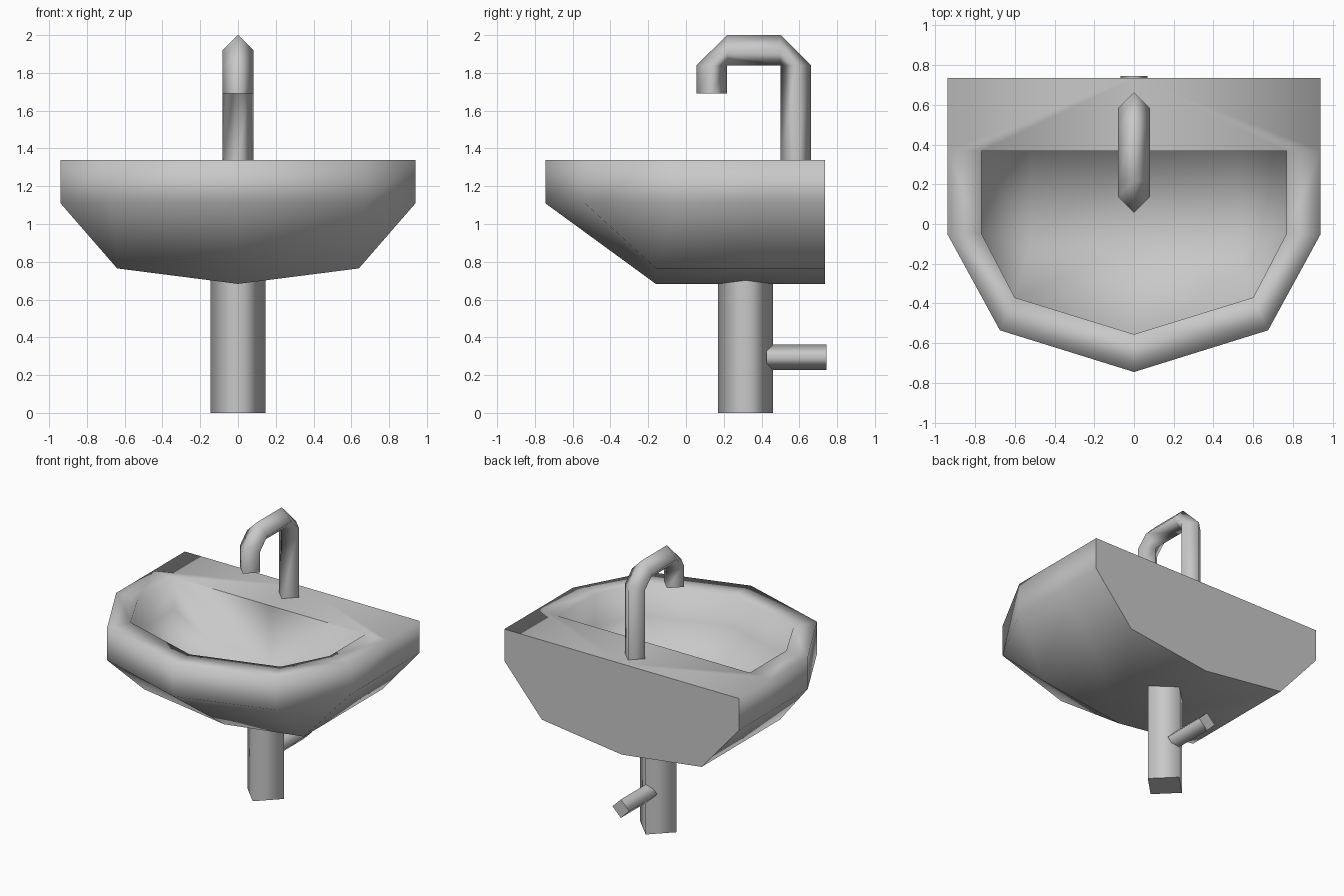
import bpy, bmesh
from mathutils import Vector

cube = bpy.data.objects.get("Cube")
if cube:
    bpy.data.objects.remove(cube, do_unlink=True)

grey = bpy.data.materials.new("grey_ceramic")
grey.use_nodes = True
colour = (0.58, 0.58, 0.58, 1)
grey.diffuse_color = colour
grey.node_tree.nodes["Principled BSDF"].inputs["Base Color"].default_value = colour


def finish(name, bm):
    bmesh.ops.recalc_face_normals(bm, faces=bm.faces)
    for f in bm.faces:
        f.smooth = True
    mesh = bpy.data.meshes.new(name)
    bm.to_mesh(mesh)
    bm.free()
    mesh.materials.append(grey)
    obj = bpy.data.objects.new(name, mesh)
    bpy.context.collection.objects.link(obj)
    return obj


def sharpen(edges):
    for e in edges:
        e.smooth = False


def diamond_tube(name, path, radius):
    """Four-sided tube; path holds (centre, forward direction) per ring."""
    bm = bmesh.new()
    side = Vector((1, 0, 0))
    rings = []
    for centre, direction in path:
        up = Vector(direction).cross(side).normalized()
        rings.append([bm.verts.new(Vector(centre) + d * radius)
                      for d in (side, up, -side, -up)])
    for a, b in zip(rings, rings[1:]):
        for i in range(4):
            j = (i + 1) % 4
            bm.faces.new((a[i], a[j], b[j], b[i]))
    for ring in (rings[0], rings[-1]):
        sharpen(bm.faces.new(ring).edges)
    bmesh.ops.remove_doubles(bm, verts=bm.verts, dist=0.006)
    return finish(name, bm)


# Basin: one half, then mirrored
TOP, LIP, BACK = 1.34, 1.11, 0.735
outline = [(0, BACK), (0.94, BACK), (0.94, 0.37), (0.94, -0.05), (0.675, -0.535), (0, -0.745)]
opening = [(0, 0.367), (0.767, 0.367), (0.767, -0.05), (0.6, -0.37), (0, -0.555)]
under = [(0, BACK, 0.683), (0.64, BACK, 0.765), (0.64, 0.37, 0.765),
         (0.64, -0.16, 0.765), (0, -0.16, 0.683)]
bowl = [(0, 0.367, 0.91), (0.52, 0.367, 0.97), (0.52, -0.1, 0.97), (0, -0.1, 0.91)]

bm = bmesh.new()
face = bm.faces.new


def ring(points, z):
    return [bm.verts.new((x, y, z)) for x, y in points]


top = ring(outline, TOP)
lip = ring(outline[1:], LIP)
rim = ring(opening, TOP)
ledge = ring(opening[1:], LIP)
base = [bm.verts.new(p) for p in under]
dish = [bm.verts.new(p) for p in bowl]

# Deck and rim
face((top[0], top[1], top[2]))
face((top[0], top[2], rim[1]))
face((top[0], rim[1], rim[0]))
for i in range(2, 5):
    face((top[i], top[i + 1], rim[i], rim[i - 1]))
# Outer walls
for i in range(4):
    face((top[i + 1], top[i + 2], lip[i + 1], lip[i]))
for i in (0, 1):
    face((lip[i], lip[i + 1], base[i + 2], base[i + 1]))
face((lip[2], lip[3], base[3]))
face((lip[3], lip[4], base[4], base[3]))
face(base)
# Flat back
back = face((top[0], top[1], lip[0], base[1], base[0]))
sharpen(e for e in back.edges if any(v.co.x > 0.01 for v in e.verts))
# Bowl: upright walls, then slopes down to the floor
for i in range(3):
    face((rim[i + 1], rim[i + 2], ledge[i + 1], ledge[i]))
face((ledge[0], ledge[1], dish[2], dish[1]))
face((ledge[1], ledge[2], dish[2]))
face((ledge[2], ledge[3], dish[3], dish[2]))
face(dish)
bowl_back = face((rim[0], rim[1], ledge[0], dish[1], dish[0]))
sharpen(e for e in bowl_back.edges if all(v.co.z > 1.3 for v in e.verts))
bmesh.ops.mirror(bm, geom=bm.verts[:] + bm.edges[:] + bm.faces[:],
                 axis='X', merge_dist=0.001)
finish("basin", bm)

# Tap with a chamfered hook
UP, FORWARD, DOWN = (0, 0, 1), (0, -1, 0), (0, 0, -1)
diamond_tube("tap", [
    ((0, 0.582, 1.33), UP), ((0, 0.582, 1.84), UP),
    ((0, 0.5, 1.92), FORWARD), ((0, 0.218, 1.92), FORWARD),
    ((0, 0.137, 1.84), DOWN), ((0, 0.137, 1.69), DOWN)], 0.081)

# Pedestal and waste pipe
diamond_tube("pedestal", [((0, 0.315, 0), UP), ((0, 0.315, 0.74), UP)], 0.146)
diamond_tube("waste_pipe", [((0, 0.745, 0.295), FORWARD), ((0, 0.425, 0.295), FORWARD)], 0.067)
